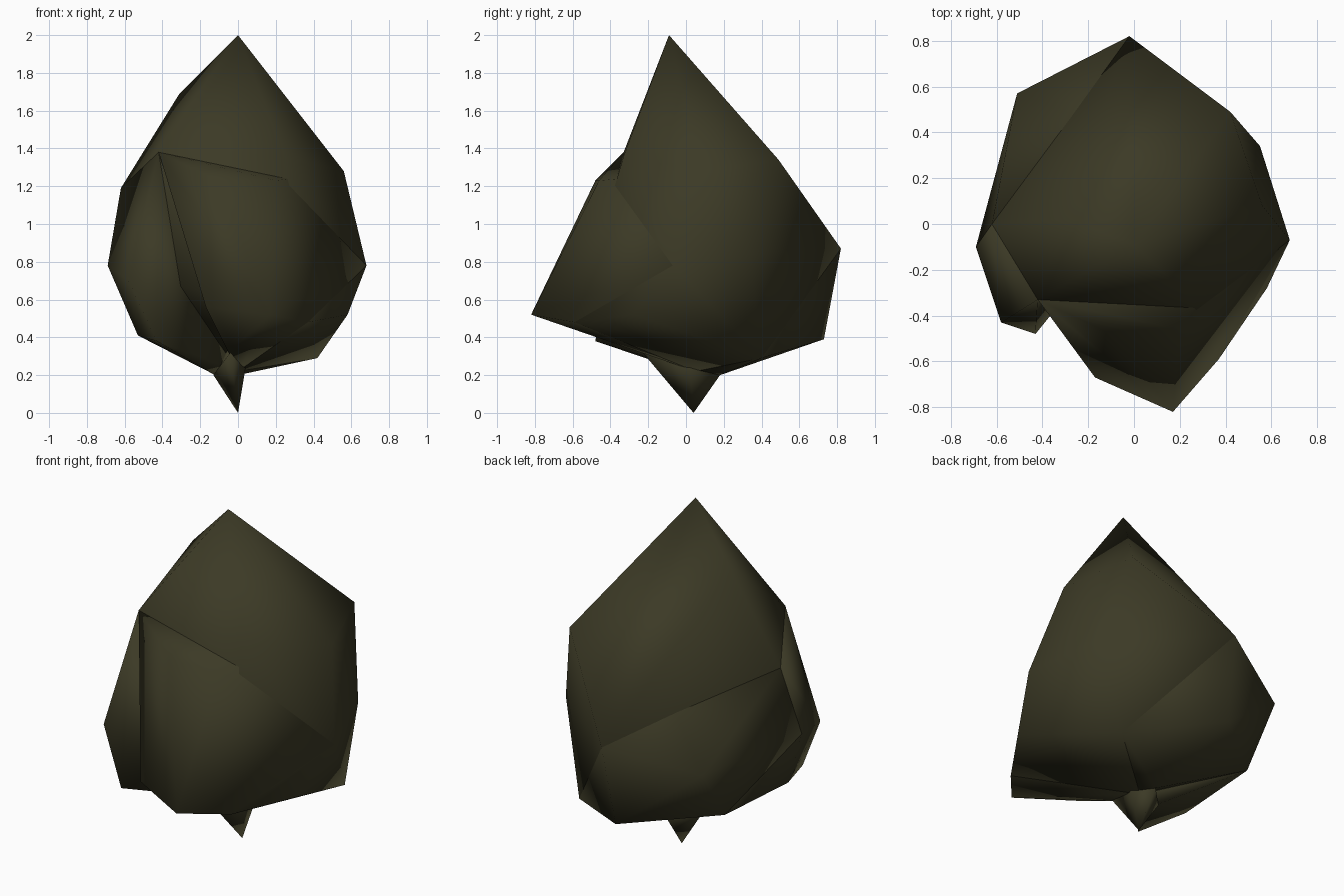
import bpy
import bmesh
from mathutils import Vector

default_cube = bpy.data.objects.get("Cube")
if default_cube:
    bpy.data.objects.remove(default_cube, do_unlink=True)

# One dark olive colour for the whole bud
olive = bpy.data.materials.new("dark_olive")
olive.use_nodes = True
olive_colour = (0.045, 0.042, 0.019, 1.0)
olive.diffuse_color = olive_colour
olive_shader = olive.node_tree.nodes["Principled BSDF"]
olive_shader.inputs["Base Color"].default_value = olive_colour
olive_shader.inputs["Roughness"].default_value = 0.9


def folded_leaf(name, corners):
    """Wrap a low-poly, smooth-shaded leaf shell around its corner points."""
    mesh = bpy.data.meshes.new(name)
    bm = bmesh.new()
    for corner in corners:
        bm.verts.new(corner)
    hull = bmesh.ops.convex_hull(bm, input=bm.verts)
    # Discard corners that ended up inside the shell
    loose = [v for v in bm.verts if not v.link_faces]
    bmesh.ops.delete(bm, geom=loose, context="VERTS")
    bmesh.ops.recalc_face_normals(bm, faces=bm.faces)
    for face in bm.faces:
        face.smooth = True
    bm.to_mesh(mesh)
    bm.free()
    mesh.materials.append(olive)
    leaf = bpy.data.objects.new(name, mesh)
    bpy.context.collection.objects.link(leaf)
    return leaf


# Corners shared by neighbouring leaves
apex = Vector((0, -.09, 2))
heart = Vector((0, .05, .22))
left_bulge = Vector((.68, -.07, .78))
left_shoulder = Vector((.56, .08, 1.28))
right_bulge = Vector((-.69, -.1, .78))
right_shoulder = Vector((-.62, 0, 1.19))
right_fold = Vector((-.42, -.33, 1.38))
front_left_hem = Vector((.37, -.59, .48))
front_right_hem = Vector((-.17, -.67, .56))
back_point = Vector((-.02, .82, .87))
back_shoulder = Vector((.42, .49, 1.34))
left_hem = Vector((.58, -.28, .52))
back_left_side = Vector((.55, .34, .84))
back_left_hem = Vector((.42, .4, .29))

# Inner bud closing to the pointed top
folded_leaf("inner_bud", [
    apex, heart, left_bulge, left_shoulder, right_bulge, right_shoulder,
    right_fold, front_left_hem, back_point, back_shoulder, left_hem,
    back_left_side, back_left_hem, (-.31, .02, 1.69), (.25, -.33, 1.36),
])

# Front leaf flaring forward to a low point
folded_leaf("front_leaf", [
    heart, left_bulge, front_left_hem, front_right_hem, left_hem,
    (.17, -.82, .52), (-.1, -.48, 1.23), (.2, -.46, 1.23),
    (-.05, -.23, .32), left_shoulder, right_fold,
])

# Right leaf wrapping the side
folded_leaf("right_leaf", [
    heart, right_bulge, right_shoulder, right_fold,
    (-.58, -.43, .7), (-.43, -.48, .38), (-.53, -.2, .41),
    (-.5, .35, .42), (-.12, .05, .2),
])

# Back leaf spreading into two corners
folded_leaf("back_leaf", [
    heart, back_point, back_shoulder, back_left_side, back_left_hem,
    (.2, .3, 1.53), (-.05, .73, .39), (-.51, .57, .74),
    (-.5, .35, .42), right_bulge, right_shoulder, (0, .18, .2),
])

# Short pointed stem under the leaves
folded_leaf("stem", [
    (0, .04, 0), (-.13, .05, .2), (.04, .02, .24),
    (-.04, -.23, .32), (0, .18, .2), (0, 0, .45),
])
